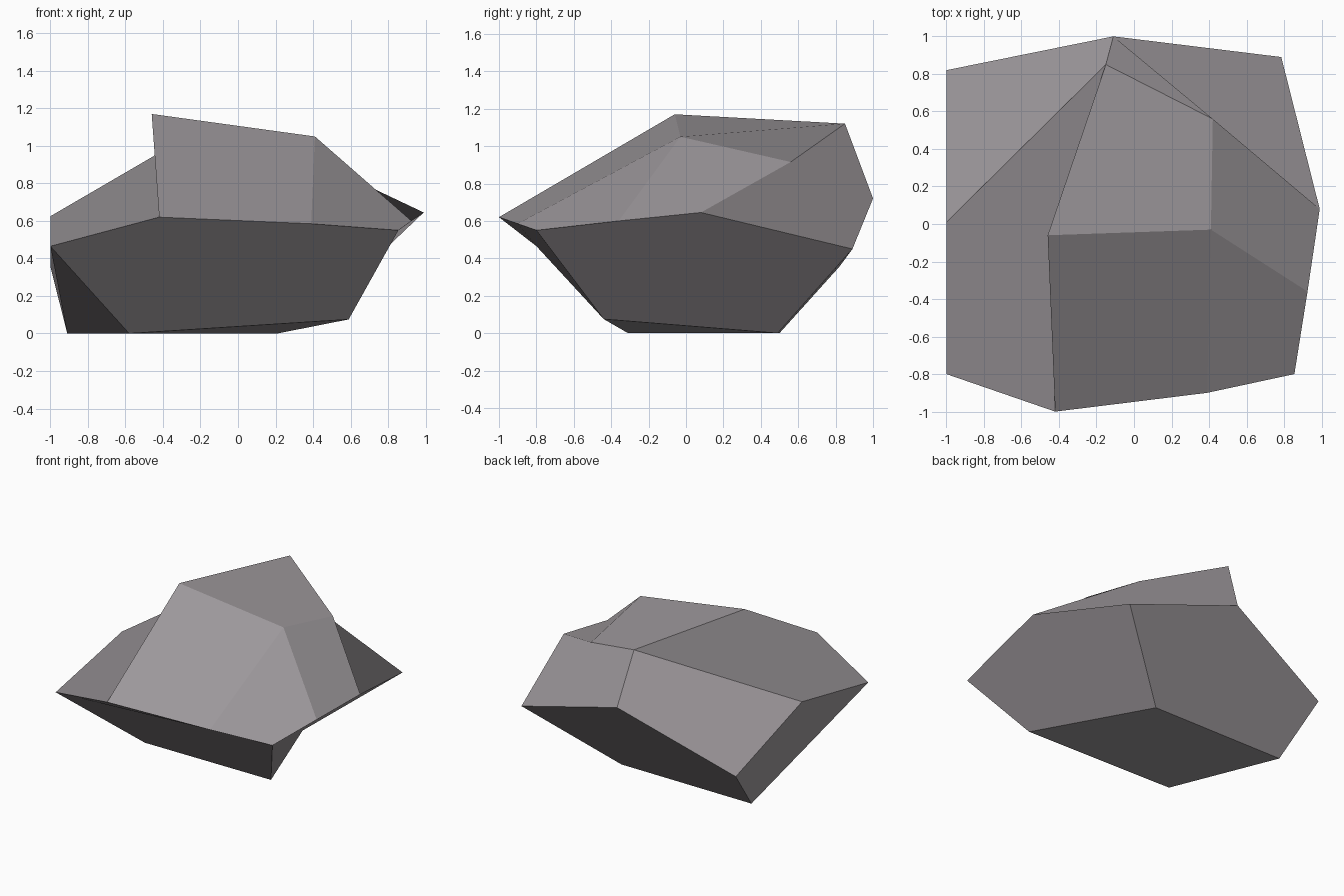
import bpy, bmesh
from mathutils import Vector

if "Cube" in bpy.data.objects:
    bpy.data.objects.remove(bpy.data.objects["Cube"])

# One flat grey stone colour
stone = bpy.data.materials.new("stone_grey")
stone.diffuse_color = (0.335, 0.312, 0.327, 1)
stone.use_nodes = True
stone.node_tree.nodes["Principled BSDF"].inputs["Base Color"].default_value = stone.diffuse_color

# Corner points, in three levels
crown = {"A": (-.46, -.06, 1.17), "B": (.41, -.03, 1.05),
         "C": (.42, .56, .915), "D": (-.15, .85, 1.12)}
rim = {"I": (-1, -.80, .465), "G": (-.42, -1, .62), "M": (.39, -.90, .585),
       "N": (.855, -.80, .55), "L": (.925, -.36, .60), "E": (.99, .08, .645),
       "J": (.785, .89, .45), "H": (-.11, 1, .72), "K": (-1, .82, .355),
       "F": (-1, .01, .625)}
foot = {"P": (-.58, -.31, 0), "Q": (.59, -.44, .075),
        "R": (.21, .49, 0), "S": (-.91, .50, 0)}

# Facets, each fanned from its first corner: crown to rim, rim to foot, underside
upper = "BCDA AGMB LNMB CELB HDCEJ FKHD DAGIF"
lower = "IPQNMG RJELNQ JRSKH ISP IFKS"
under = "PSRQ"

bm = bmesh.new()
corner = {name: bm.verts.new(co) for level in (crown, rim, foot)
          for name, co in level.items()}
for facet in " ".join((upper, lower, under)).split():
    ring = [corner[c] for c in facet]
    for a, b in zip(ring[1:], ring[2:]):
        bm.faces.new((ring[0], a, b))
bmesh.ops.recalc_face_normals(bm, faces=bm.faces)

# Faceted boulder, flat shaded
mesh = bpy.data.meshes.new("boulder")
bm.to_mesh(mesh)

# Light each broad facet as one plane: share its average normal
groups = [set(f) for f in " ".join((upper, lower, under)).split()]
names = {v.index: n for n, v in zip(corner, mesh.vertices)}
bm.free()
owner = {}
for poly in mesh.polygons:
    tri = {names[i] for i in poly.vertices}
    owner[poly.index] = next(i for i, g in enumerate(groups) if tri <= g)
loop_normals = [Vector()] * len(mesh.loops)
for poly in mesh.polygons:
    mean = sum((p.normal * p.area for p in mesh.polygons
                if owner[p.index] == owner[poly.index]), Vector()).normalized()
    for i in poly.loop_indices:
        loop_normals[i] = mean
mesh.normals_split_custom_set(loop_normals)

mesh.materials.append(stone)
boulder = bpy.data.objects.new("boulder", mesh)
bpy.context.collection.objects.link(boulder)
